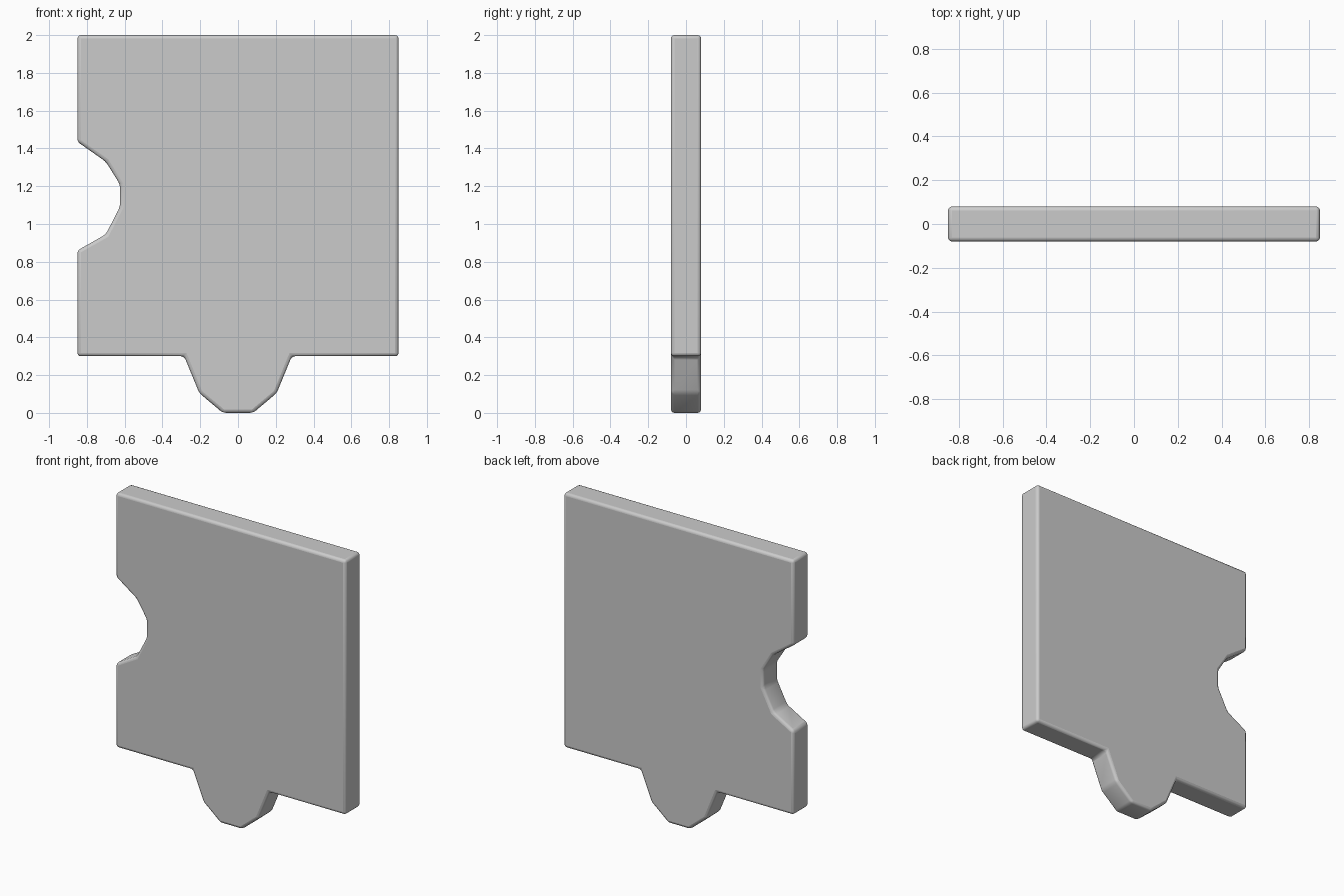
import bpy, bmesh

if "Cube" in bpy.data.objects:
    bpy.data.objects.remove(bpy.data.objects["Cube"])

HALF = 0.08  # half thickness

# Right half of the rounded tab on the lower edge, mirrored for the left half
tab = [(0.08, 0.0), (0.205, 0.105), (0.285, 0.3)]
# Notch in the left edge, from bottom to top
notch = [(-0.85, 0.86), (-0.70, 0.945), (-0.625, 1.09),
         (-0.625, 1.21), (-0.70, 1.33), (-0.85, 1.435)]
outline = ([(-x, z) for x, z in tab[::-1]] + tab
           + [(0.85, 0.3), (0.85, 2.0), (-0.85, 2.0)]
           + notch[::-1] + [(-0.85, 0.3)])

# Flat plate extruded from the outline
bm = bmesh.new()
face = bm.faces.new([bm.verts.new((x, -HALF, z)) for x, z in outline])
ext = bmesh.ops.extrude_face_region(bm, geom=[face])
moved = [v for v in ext["geom"] if isinstance(v, bmesh.types.BMVert)]
bmesh.ops.translate(bm, verts=moved, vec=(0, 2 * HALF, 0))
bmesh.ops.recalc_face_normals(bm, faces=bm.faces)
mesh = bpy.data.meshes.new("puzzle_piece")
bm.to_mesh(mesh)
bm.free()
piece = bpy.data.objects.new("puzzle_piece", mesh)
bpy.context.collection.objects.link(piece)

# Softly rounded edges
bevel = piece.modifiers.new("rounded_edges", "BEVEL")
bevel.width = 0.018
bevel.segments = 3
bevel.limit_method = "ANGLE"
bevel.angle_limit = 0.3

bpy.context.view_layer.objects.active = piece
piece.select_set(True)
bpy.ops.object.shade_smooth_by_angle(angle=0.7)
